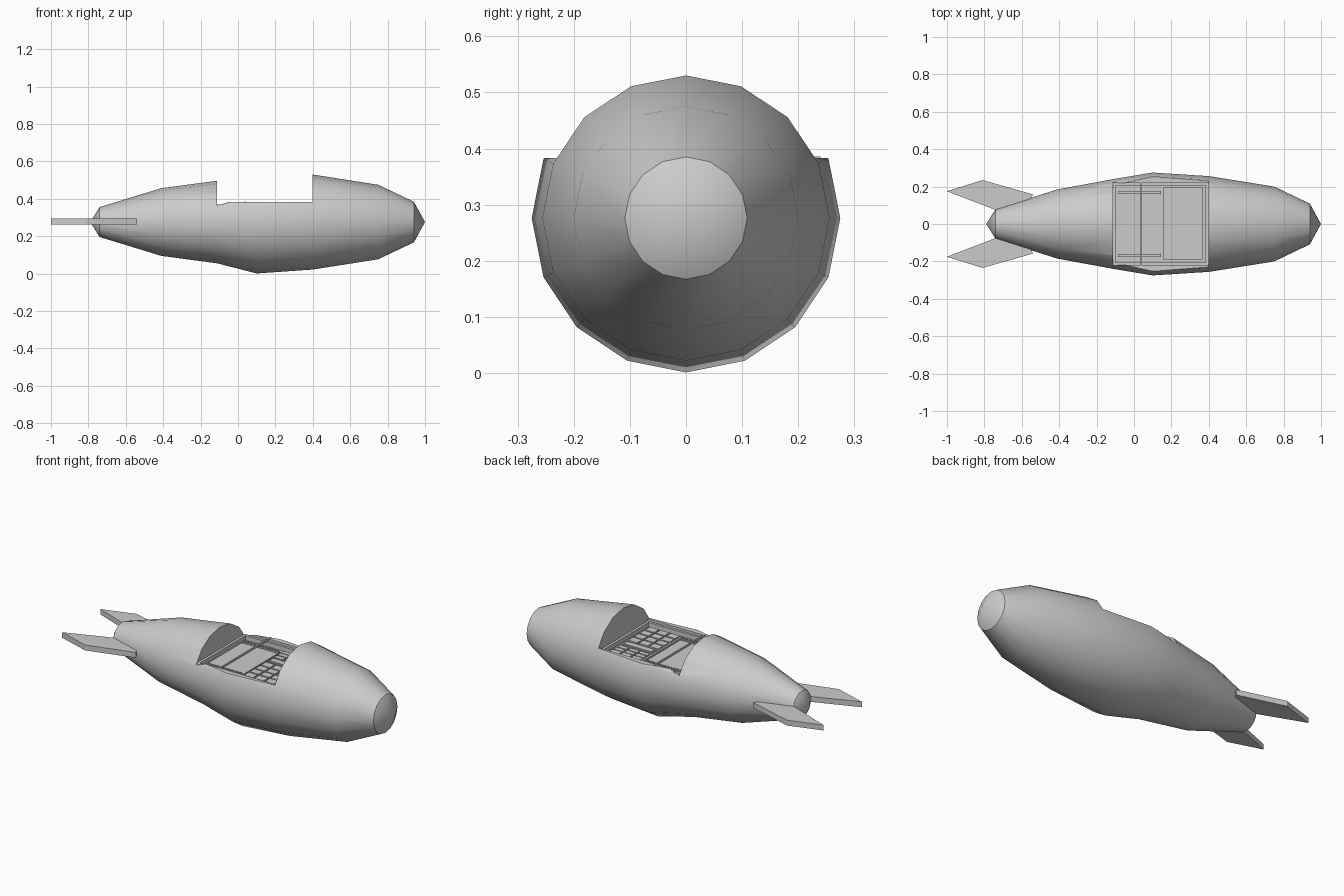
import bpy, bmesh, math

if "Cube" in bpy.data.objects:
    bpy.data.objects.remove(bpy.data.objects["Cube"])

CZ = 0.276      # height of the hull axis
SIDES = 16
X0, X1 = -0.112, 0.397   # cockpit ends
RIM, FLOOR = 0.383, 0.345


def make(name, bm):
    bmesh.ops.recalc_face_normals(bm, faces=bm.faces[:])
    me = bpy.data.meshes.new(name)
    bm.to_mesh(me)
    bm.free()
    ob = bpy.data.objects.new(name, me)
    bpy.context.collection.objects.link(ob)
    return ob


def add_box(bm, x, y, z):
    vs = bmesh.ops.create_cube(bm, size=1)["verts"]
    for v in vs:
        v.co = [(r[0] + r[1]) / 2 + c * (r[1] - r[0]) for c, r in zip(v.co, (x, y, z))]


def boxes(name, items):
    bm = bmesh.new()
    for it in items:
        add_box(bm, *it)
    return make(name, bm)


# Hull: sixteen-sided rings (x, half width, half height) closed at both tips
rings = [(-0.74, 0.08, 0.08), (-0.41, 0.185, 0.181), (-0.11, 0.24, 0.221),
         (0.1, 0.275, 0.275), (0.4, 0.256, 0.254), (0.75, 0.2, 0.199), (0.94, 0.109, 0.109)]
bm = bmesh.new()
loops = []
for x, ry, rz in rings:
    loops.append([bm.verts.new((x, ry * math.cos(2 * math.pi * i / SIDES),
                                CZ + rz * math.sin(2 * math.pi * i / SIDES)))
                  for i in range(SIDES)])
tail, nose = bm.verts.new((-0.79, 0, CZ)), bm.verts.new((1.0, 0, CZ))
for i in range(SIDES):
    j = (i + 1) % SIDES
    for a, b in zip(loops, loops[1:]):
        bm.faces.new((a[i], a[j], b[j], b[i]))
    bm.faces.new((tail, loops[0][j], loops[0][i]))
    bm.faces.new((nose, loops[-1][i], loops[-1][j]))
hull = make("hull", bm)

# Cockpit opening: a wide cut down to the rim and a narrower well below it
cutters = [boxes("opening_cutter", [((X0, X1), (-0.5, 0.5), (RIM, 0.8))]),
           boxes("well_cutter", [((X0, X1), (-0.22, 0.22), (FLOOR, 0.7))])]
bpy.context.view_layer.objects.active = hull
for c in cutters:
    m = hull.modifiers.new(c.name, "BOOLEAN")
    m.operation, m.solver, m.object = "DIFFERENCE", "EXACT", c
    bpy.ops.object.modifier_apply(modifier=m.name)
    bpy.data.objects.remove(c)
bpy.ops.object.select_all(action="DESELECT")
hull.select_set(True)
bpy.ops.object.shade_smooth_by_angle(angle=math.radians(32))

# Tail fins: flat swept plates, mirrored across the hull
outline = [(-0.54, 0.158), (-0.81, 0.235), (-1.0, 0.175), (-0.74, 0.075), (-0.6, 0.05)]
for side, s in (("left", 1), ("right", -1)):
    bm = bmesh.new()
    low = [bm.verts.new((x, s * y, 0.263)) for x, y in outline]
    top = [bm.verts.new((x, s * y, 0.294)) for x, y in outline]
    bm.faces.new(low)
    bm.faces.new(top)
    for i in range(len(low)):
        j = (i + 1) % len(low)
        bm.faces.new((low[i], low[j], top[j], top[i]))
    make("tail_fin_" + side, bm)

# Frame around the cockpit well
fz = (FLOOR - 0.005, 0.37)
boxes("cockpit_frame", [((X0, X1), (s * 0.215 - 0.008, s * 0.215 + 0.008), fz) for s in (1, -1)]
      + [((x - 0.007, x + 0.007), (-0.22, 0.22), fz) for x in (X0 + 0.007, X1 - 0.007)])

# Seat pad and console base
boxes("seat_pad", [((-0.085, 0.145), (-0.155, 0.155), (FLOOR - 0.01, 0.352))])
boxes("console_base", [((0.155, 0.37), (-0.19, 0.195), (FLOOR - 0.01, 0.354))])

# Console buttons in three columns, split by a wide screen
rows = [(0.156, 0.183), (0.124, 0.15), (0.09, 0.117),
        (-0.027, 0.018), (-0.078, -0.035), (-0.129, -0.086), (-0.18, -0.137)]
boxes("console_buttons", [((0.165 + k * 0.067, 0.222 + k * 0.067), r, (0.35, 0.361))
                          for r in rows for k in range(3)])
boxes("console_screen", [((0.165, 0.356), (0.03, 0.08), (0.35, 0.36)),
                         ((0.173, 0.348), (0.037, 0.073), (0.355, 0.364))])

# Toothed side rails
for side, s in (("left", 1), ("right", -1)):
    y = s * 0.168
    boxes("side_rail_" + side,
          [((-0.085, 0.145), (y - 0.008, y + 0.008), (FLOOR - 0.01, 0.355))]
          + [((-0.082 + k * 0.019, -0.07 + k * 0.019), (y - 0.006, y + 0.006), (0.35, 0.362))
             for k in range(12)])

# Thin bar across the cockpit
boxes("cross_bar", [((0.036, 0.044), (-0.22, 0.24), (0.376, 0.386))])
